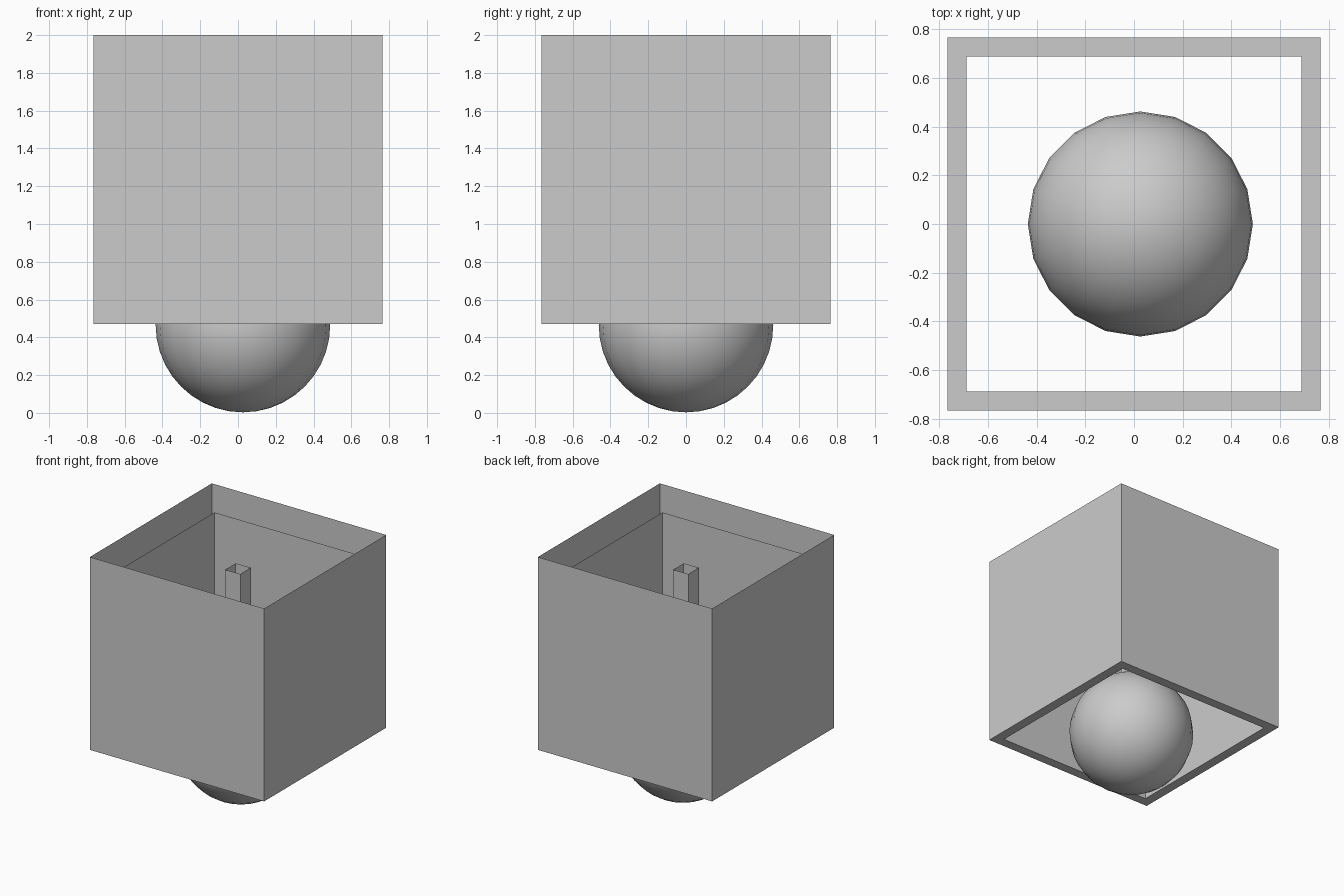
import bpy
import bmesh

old = bpy.data.objects.get("Cube")
if old:
    bpy.data.objects.remove(old, do_unlink=True)

grey = bpy.data.materials.new("plain grey")
grey.use_nodes = True
colour = (0.6, 0.6, 0.6, 1)
grey.diffuse_color = colour
grey.node_tree.nodes["Principled BSDF"].inputs["Base Color"].default_value = colour


def square_shell(name, profile):
    """Open sheet through square rings given as (half width, height)."""
    bm = bmesh.new()
    rings = [[bm.verts.new((sx * h, sy * h, z))
              for sx, sy in ((-1, -1), (1, -1), (1, 1), (-1, 1))]
             for h, z in profile]
    for upper, lower in zip(rings, rings[1:]):
        for i in range(4):
            j = (i + 1) % 4
            bm.faces.new((lower[i], lower[j], upper[j], upper[i]))
    mesh = bpy.data.meshes.new(name)
    bm.to_mesh(mesh)
    bm.free()
    mesh.materials.append(grey)
    obj = bpy.data.objects.new(name, mesh)
    bpy.context.collection.objects.link(obj)
    return obj


# Open box: outer wall, bottom rim and lower inner liner
square_shell("lamp_housing",
             [(0.765, 2.0), (0.765, 0.47), (0.687, 0.47), (0.687, 1.82)])

# Hollow square stem holding the globe
square_shell("stem", [(0.066, 1.82), (0.066, 0.88)])

# Round globe, slightly off centre
bpy.ops.mesh.primitive_uv_sphere_add(segments=20, ring_count=20, radius=0.462,
                                     location=(0.026, 0, 0.465))
globe = bpy.context.object
globe.name = "globe"
globe.data.materials.append(grey)
bpy.ops.object.shade_smooth()
